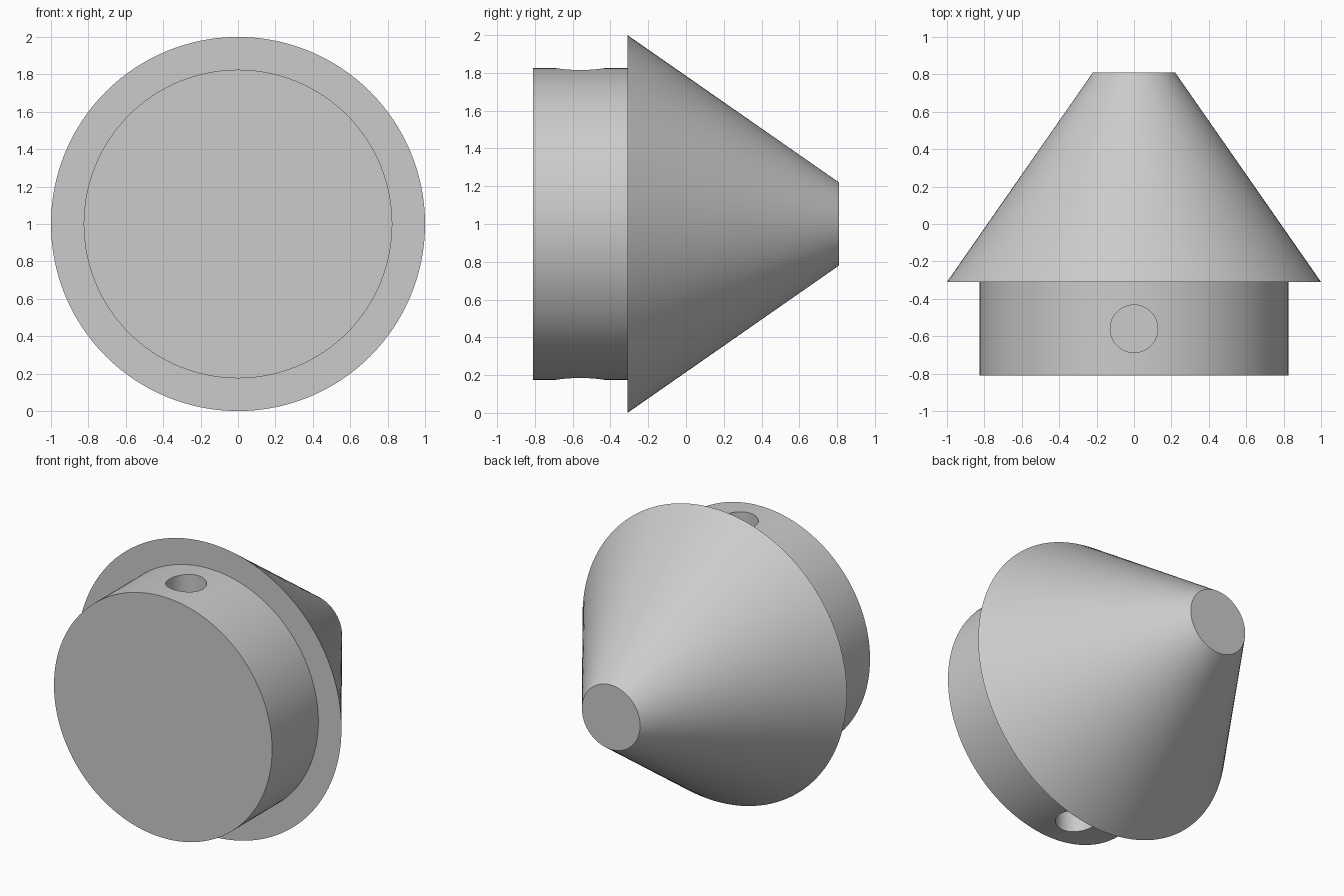
import bpy
import bmesh
from math import cos, sin, tau, radians
from mathutils import Matrix

cube = bpy.data.objects.get("Cube")
if cube:
    bpy.data.objects.remove(cube, do_unlink=True)

grey = bpy.data.materials.new("light_grey")
grey.use_nodes = True
colour = (0.6, 0.6, 0.6, 1)
grey.diffuse_color = colour
grey.node_tree.nodes["Principled BSDF"].inputs["Base Color"].default_value = colour

SIDES = 128
AXIS_Z = 1.0
HUB_RADIUS = 0.825


def add_object(name, bm):
    bmesh.ops.recalc_face_normals(bm, faces=bm.faces)
    mesh = bpy.data.meshes.new(name)
    bm.to_mesh(mesh)
    bm.free()
    mesh.materials.append(grey)
    obj = bpy.data.objects.new(name, mesh)
    bpy.context.collection.objects.link(obj)
    return obj


def lathe(name, profile):
    """Turn (y, radius) points around the front-to-back axis, with flat end caps."""
    bm = bmesh.new()
    rings = [[bm.verts.new((r * cos(tau * i / SIDES), y, AXIS_Z + r * sin(tau * i / SIDES)))
              for i in range(SIDES)] for y, r in profile]
    for a, b in zip(rings, rings[1:]):
        for i in range(SIDES):
            j = (i + 1) % SIDES
            bm.faces.new((a[i], a[j], b[j], b[i]))
    bm.faces.new(rings[0])
    bm.faces.new(rings[-1])
    return add_object(name, bm)


# Short hub flowing into a wide flange and truncated cone
body = lathe("cone_with_hub", [(-0.81, HUB_RADIUS), (-0.31, HUB_RADIUS), (-0.31, 1.0), (0.81, 0.22)])

# Blind radial holes in the top and bottom of the hub
HOLE_DEPTH = 0.4
cutters = bmesh.new()
for side in (1, -1):
    z = AXIS_Z + side * HUB_RADIUS
    bmesh.ops.create_cone(cutters, cap_ends=True, segments=64, radius1=0.127, radius2=0.127,
                          depth=2 * HOLE_DEPTH, matrix=Matrix.Translation((0, -0.56, z)))
cutter = add_object("hole_cutter", cutters)
cutter.hide_render = True

cut = body.modifiers.new("holes", "BOOLEAN")
cut.operation = "DIFFERENCE"
cut.solver = "EXACT"
cut.object = cutter
bpy.ops.object.select_all(action="DESELECT")
bpy.context.view_layer.objects.active = body
body.select_set(True)
bpy.ops.object.modifier_apply(modifier=cut.name)
bpy.data.objects.remove(cutter, do_unlink=True)

bpy.ops.object.shade_smooth_by_angle(angle=radians(30))
